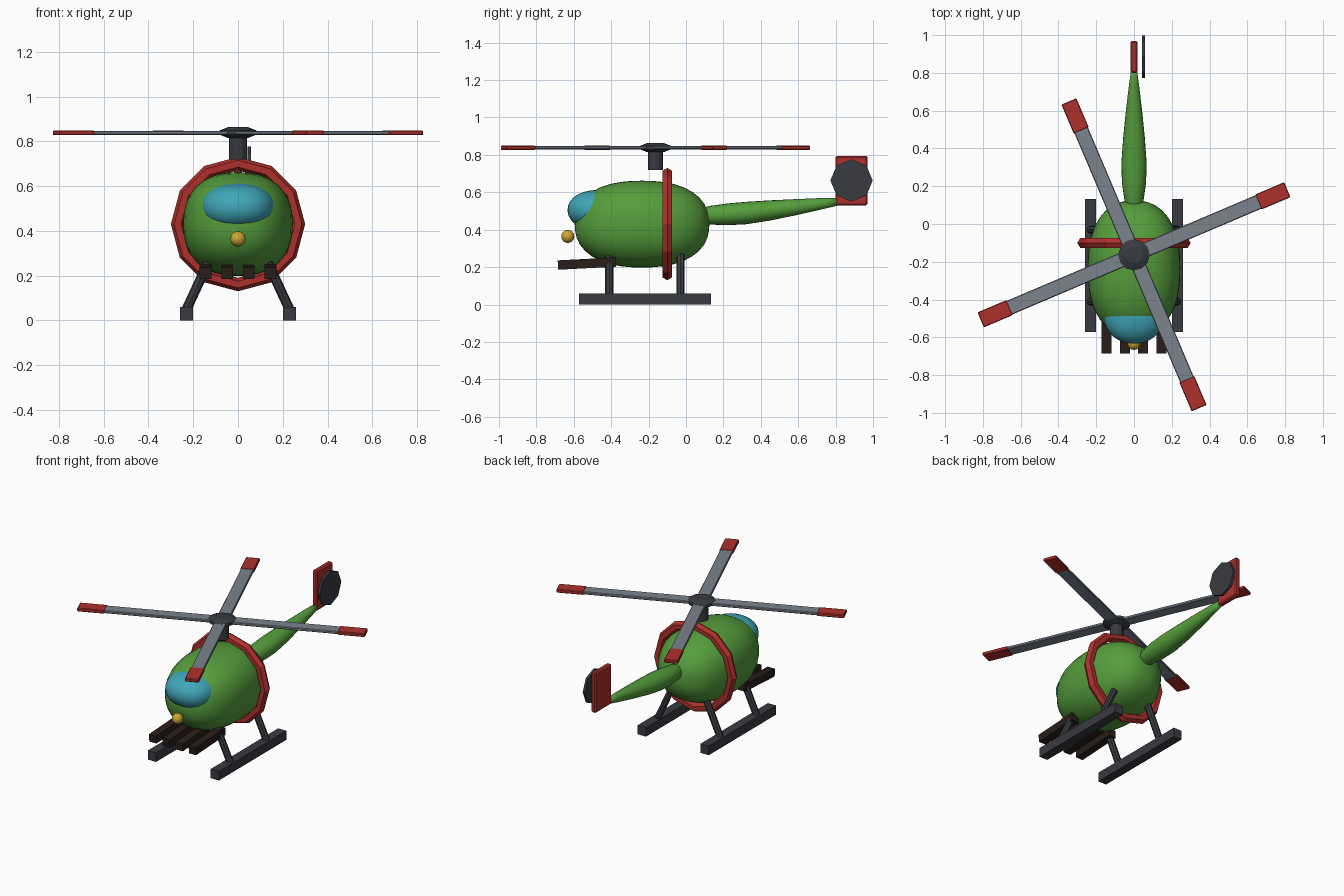
import bpy, bmesh
from math import pi, sin, cos, radians
from mathutils import Matrix, Vector

if "Cube" in bpy.data.objects:
    bpy.data.objects.remove(bpy.data.objects["Cube"])


def material(name, rgb):
    m = bpy.data.materials.new(name)
    m.diffuse_color = (*rgb, 1)
    m.use_nodes = True
    m.node_tree.nodes["Principled BSDF"].inputs["Base Color"].default_value = m.diffuse_color
    return m


GREEN = material("green", (0.09, 0.34, 0.045))
RED = material("red", (0.42, 0.03, 0.025))
TEAL = material("teal", (0.05, 0.38, 0.48))
DARK = material("dark", (0.04, 0.043, 0.052))
BROWN = material("brown", (0.022, 0.013, 0.011))
YELLOW = material("yellow", (0.6, 0.38, 0.03))
STEEL = material("steel", (0.2, 0.23, 0.27))


def finish(name, bm, mat, smooth=False):
    bmesh.ops.recalc_face_normals(bm, faces=bm.faces[:])
    me = bpy.data.meshes.new(name)
    bm.to_mesh(me)
    bm.free()
    me.materials.append(mat)
    for p in me.polygons:
        p.use_smooth = smooth
    ob = bpy.data.objects.new(name, me)
    bpy.context.collection.objects.link(ob)
    return ob


def box(name, size, matrix, mat, bevel=0.0):
    bm = bmesh.new()
    bmesh.ops.create_cube(bm, size=1, matrix=matrix @ Matrix.Diagonal((*size, 1)))
    ob = finish(name, bm, mat)
    if bevel:
        mod = ob.modifiers.new("bevel", "BEVEL")
        mod.width, mod.segments = bevel, 1
    return ob


def ellipsoid(name, center, radii, mat, power=2.0, seg=32, rings=20):
    """Ellipsoid with its poles on y; a power above 2 makes it boxier."""
    bm = bmesh.new()
    bmesh.ops.create_uvsphere(bm, u_segments=seg, v_segments=rings, radius=1,
                              matrix=Matrix.Rotation(pi / 2, 4, 'X'))
    for v in bm.verts:
        n = sum(abs(c) ** power for c in v.co) ** (1 / power)
        v.co = [o + r * c / n for o, r, c in zip(center, radii, v.co)]
    return finish(name, bm, mat, True)


def loft(name, rings, mat, smooth=False):
    """Skin a list of equal point loops and cap both ends."""
    bm = bmesh.new()
    loops = [[bm.verts.new(p) for p in r] for r in rings]
    n = len(loops[0])
    for a, b in zip(loops, loops[1:]):
        for i in range(n):
            j = (i + 1) % n
            bm.faces.new((a[i], a[j], b[j], b[i]))
    bm.faces.new(loops[0])
    bm.faces.new(loops[-1])
    return finish(name, bm, mat, smooth)


def circle(n, fn, start=0.0):
    return [fn(cos(start + 2 * pi * i / n), sin(start + 2 * pi * i / n)) for i in range(n)]


def rod(name, a, b, radius, mat, sides=8):
    a, b = Vector(a), Vector(b)
    q = (b - a).to_track_quat('Z', 'Y')
    return loft(name, [circle(sides, lambda c, s: p + q @ Vector((c * radius, s * radius, 0)))
                       for p in (a, b)], mat)


T = Matrix.Translation

# Fuselage, canopy and nose lamp
ellipsoid("fuselage", (0, -0.235, 0.43), (0.245, 0.36, 0.232), GREEN, 2.35)
ellipsoid("canopy", (0, -0.47, 0.505), (0.163, 0.163, 0.107), TEAL, 2.15)
ellipsoid("nose_lamp", (0, -0.632, 0.364), (0.035,) * 3, YELLOW, 2, 12, 8)

# Twelve-sided hoop around the fuselage
bm = bmesh.new()
grid = []
for i in range(12):
    a = 2 * pi * i / 12
    grid.append([bm.verts.new(((0.27 + 0.03 * c) * cos(a), -0.1 + 0.03 * s,
                               0.43 + (0.27 + 0.03 * c) * sin(a)))
                 for c, s in circle(6, lambda c, s: (c, s))])
for i in range(12):
    for j in range(6):
        k, l = (i + 1) % 12, (j + 1) % 6
        bm.faces.new((grid[i][j], grid[k][j], grid[k][l], grid[i][l]))
finish("body_hoop", bm, RED)

# Tail boom: y, centre z, half width, half height
boom = [(0.06, 0.473, 0.03, 0.035), (0.12, 0.477, 0.05, 0.049), (0.22, 0.482, 0.064, 0.058),
        (0.32, 0.489, 0.067, 0.06), (0.45, 0.503, 0.058, 0.054), (0.6, 0.522, 0.043, 0.042),
        (0.74, 0.541, 0.026, 0.029), (0.82, 0.551, 0.015, 0.02)]
loft("tail_boom", [circle(20, lambda c, s: (c * rx, y, z + s * rz))
                   for y, z, rx, rz in boom], GREEN, True)

# Tail fin and eight-sided tail rotor
box("tail_fin", (0.036, 0.17, 0.265), T((0, 0.885, 0.6625)), RED, 0.008)
rod("tail_rotor", (0.042, 0.885, 0.663), (0.058, 0.885, 0.663), 0.113, DARK)

# Landing skids and struts
for side, sx in (("left", -1), ("right", 1)):
    box(f"{side}_skid", (0.06, 0.705, 0.06), T((sx * 0.23, -0.219, 0.03)), DARK)
    for end, y in (("front", -0.41), ("rear", -0.03)):
        rod(f"{side}_{end}_strut", (sx * 0.232, y, 0.045), (sx * 0.13, y, 0.265), 0.022, DARK)

# Row of tubes under the nose, tipped slightly down
for i in range(4):
    box(f"front_tube_{i + 1}", (0.052, 0.31, 0.05),
        T((-0.145 + i * 0.0967, -0.53, 0.219)) @ Matrix.Rotation(radians(3), 4, 'X'), BROWN)

# Mast and rotor hub
rod("rotor_mast", (0, -0.163, 0.719), (0, -0.163, 0.835), 0.041, DARK, 12)
hub = [(0.045, 0.815), (0.083, 0.83), (0.083, 0.848), (0.045, 0.863)]
loft("rotor_hub", [circle(12, lambda c, s: (c * r, -0.163 + s * r, z)) for r, z in hub], DARK)

# Four blades with red tips
for i in range(4):
    m = T((0, -0.163, 0.838)) @ Matrix.Rotation(radians(23 + 90 * i), 4, 'Z')
    box(f"rotor_blade_{i + 1}", (0.69, 0.078, 0.018), m @ T((0.385, 0, 0)), STEEL, 0.004)
    box(f"blade_tip_{i + 1}", (0.167, 0.086, 0.022), m @ T((0.7985, 0, 0)), RED, 0.004)
